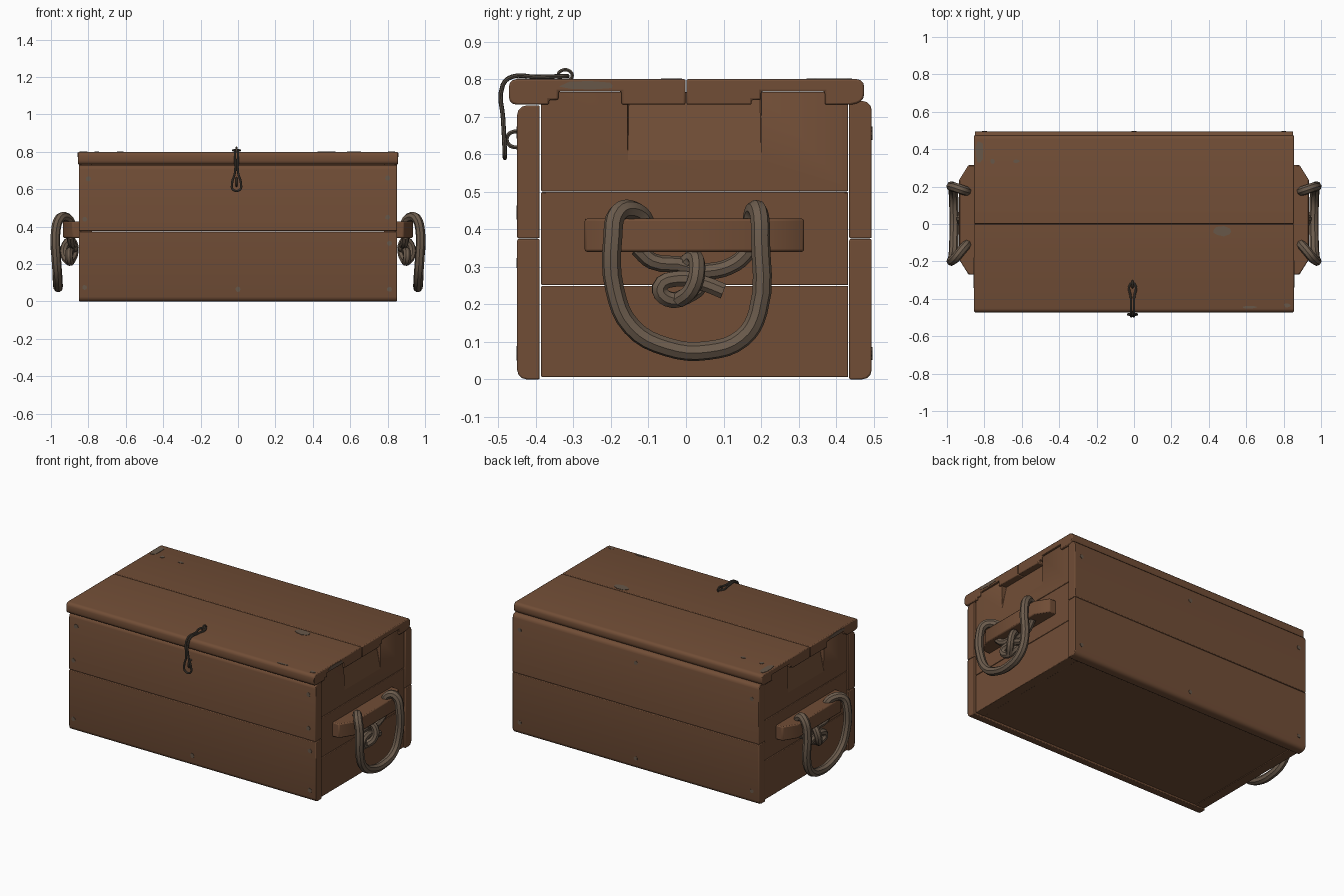
import bpy, bmesh, math, random
from mathutils import Vector

random.seed(4)
if "Cube" in bpy.data.objects:
    bpy.data.objects.remove(bpy.data.objects["Cube"], do_unlink=True)


def material(name, rgb):
    m = bpy.data.materials.new(name)
    m.use_nodes = True
    m.diffuse_color = (*rgb, 1)
    b = m.node_tree.nodes["Principled BSDF"]
    b.inputs["Base Color"].default_value = (*rgb, 1)
    b.inputs["Roughness"].default_value = 0.8
    return m


WOOD = material("brown wood", (0.165, 0.075, 0.037))
ROPE = material("grey brown rope", (0.150, 0.107, 0.074))
WORN = material("worn grey", (0.135, 0.095, 0.066))
METAL = material("dark metal", (0.085, 0.068, 0.052))


def smooth(obj):
    bpy.ops.object.select_all(action='DESELECT')
    obj.select_set(True)
    bpy.context.view_layer.objects.active = obj
    bpy.ops.object.shade_smooth_by_angle(angle=math.radians(40))


def prism(name, pts, axis, lo, hi, mat, edge=0.004, rounded=None, radius=0.02):
    """Extrude a 2D outline along an axis; edges passing the rule get a big round."""
    def place(p, d):
        v = list(p)
        v.insert(axis, d)
        return Vector(v)
    bm = bmesh.new()
    ends = [[bm.verts.new(place(p, d)) for p in pts] for d in (lo, hi)]
    for ring in ends:
        bm.faces.new(ring)
    for i in range(len(pts)):
        j = (i + 1) % len(pts)
        bm.faces.new((ends[0][i], ends[0][j], ends[1][j], ends[1][i]))
    bmesh.ops.recalc_face_normals(bm, faces=bm.faces)
    if rounded:
        chosen = [e for e in bm.edges if all(rounded(v.co) for v in e.verts)
                  and abs(e.verts[0].co[axis] - e.verts[1].co[axis]) > 0.1]
        bmesh.ops.bevel(bm, geom=chosen, offset=radius, segments=3, profile=0.5, affect='EDGES')
    mesh = bpy.data.meshes.new(name)
    bm.to_mesh(mesh)
    bm.free()
    mesh.materials.append(mat)
    obj = bpy.data.objects.new(name, mesh)
    bpy.context.collection.objects.link(obj)
    if edge:
        mod = obj.modifiers.new("soft edges", 'BEVEL')
        mod.width, mod.segments = edge, 2
        mod.limit_method, mod.angle_limit = 'ANGLE', math.radians(40)
        smooth(obj)
    return obj


def rect(a0, b0, a1, b1):
    return [(a0, b0), (a1, b0), (a1, b1), (a0, b1)]


def tube(name, pts, radius, mat, cyclic=False, sides=2, res=4):
    """Round cord through the given points."""
    cu = bpy.data.curves.new(name, 'CURVE')
    cu.dimensions = '3D'
    cu.bevel_depth, cu.bevel_resolution = radius, sides
    cu.resolution_u, cu.use_fill_caps = res, True
    sp = cu.splines.new('BEZIER')
    sp.bezier_points.add(len(pts) - 1)
    sp.use_cyclic_u = cyclic
    for bp, p in zip(sp.bezier_points, pts):
        bp.co = p
        bp.handle_left_type = bp.handle_right_type = 'AUTO'
    cu.materials.append(mat)
    obj = bpy.data.objects.new(name, cu)
    bpy.context.collection.objects.link(obj)
    bpy.ops.object.select_all(action='DESELECT')
    obj.select_set(True)
    bpy.context.view_layer.objects.active = obj
    bpy.ops.object.convert(target='MESH')
    smooth(bpy.context.view_layer.objects.active)


# Front and back walls, two boards each
for z0, z1, part in ((0.0, 0.374, "lower"), (0.376, 0.73, "upper")):
    def outer(v):
        return (v.y < -0.44 or v.y > 0.48) and (v.z < 0.01 or v.z > 0.7)
    prism("front_board_" + part, rect(-0.45, z0, -0.39, z1), 0, -0.85, 0.85, WOOD, 0.004, outer, 0.025)
    zt = 0.742 if part == "upper" else z1
    prism("back_board_" + part, rect(0.435, z0, 0.495, zt), 0, -0.85, 0.85, WOOD, 0.004, outer, 0.025)

# Floor
prism("floor", rect(-0.79, -0.387, 0.79, 0.432), 2, 0.01, 0.05, WOOD, 0)

# End walls, three boards each, the top one with a sloping hand recess
for s, side in ((1, "left"), (-1, "right")):
    x0, x1 = sorted((s * 0.78, s * 0.842))
    for i, (z0, z1) in enumerate(((0.006, 0.249), (0.251, 0.499), (0.501, 0.766))):
        board = prism(f"{side}_end_board_{i + 1}", rect(x0, -0.386, x1, 0.432), 2, z0, z1, WOOD, 0.003)
    slope = [(s * 0.842, 0.585), (s * 0.80, 0.79), (s * 0.9, 0.79), (s * 0.9, 0.585)]
    cutter = prism(f"{side}_recess_cutter", slope, 1, -0.155, 0.2, WOOD, 0)
    cutter.hide_render = True
    cutter.hide_set(True)
    cut = board.modifiers.new("recess", 'BOOLEAN')
    cut.operation, cut.object, cut.solver = 'DIFFERENCE', cutter, 'EXACT'
    board.modifiers.move(len(board.modifiers) - 1, 0)

# Lid: two boards with lips and a central batten underneath
lid_front = [(-0.472, 0.732), (-0.365, 0.732), (-0.365, 0.745), (-0.34, 0.745), (-0.34, 0.767),
             (-0.172, 0.767), (-0.172, 0.732), (-0.001, 0.732), (-0.001, 0.8), (-0.472, 0.8)]
lid_back = [(0.475, 0.74), (0.44, 0.732), (0.37, 0.732), (0.37, 0.767), (0.2, 0.767),
            (0.2, 0.745), (0.175, 0.745), (0.175, 0.732), (0.001, 0.732), (0.001, 0.8), (0.475, 0.8)]
for name, outline in (("lid_front_board", lid_front), ("lid_back_board", lid_back)):
    prism(name, outline, 0, -0.855, 0.855, WOOD, 0.005, lambda v: abs(v.y) > 0.47, 0.02)

# Handles: tapered wooden bar, rope loop and knot
loop = [(0.895, -0.11, 0.35), (0.895, -0.11, 0.42), (0.925, -0.145, 0.452), (0.955, -0.182, 0.442),
        (0.974, -0.195, 0.38), (0.972, -0.19, 0.24), (0.965, -0.145, 0.14), (0.962, -0.05, 0.086),
        (0.962, 0.06, 0.077), (0.965, 0.15, 0.11), (0.968, 0.192, 0.18), (0.974, 0.198, 0.38),
        (0.955, 0.195, 0.44), (0.925, 0.185, 0.453), (0.895, 0.175, 0.42), (0.895, 0.175, 0.35)]
strand_a = [(0.895, -0.13, 0.35), (0.89, -0.09, 0.315), (0.88, 0, 0.3), (0.875, 0.04, 0.265),
            (0.89, 0, 0.222), (0.9, -0.05, 0.215), (0.905, -0.07, 0.245), (0.9, -0.02, 0.268),
            (0.9, 0.045, 0.256), (0.9, 0.1, 0.235)]
strand_b = [(0.895, 0.175, 0.35), (0.89, 0.13, 0.308), (0.885, 0.06, 0.288), (0.875, 0.0, 0.295),
            (0.895, 0.02, 0.325), (0.925, 0.03, 0.295), (0.925, 0.015, 0.24), (0.9, -0.02, 0.21)]
for s, side in ((1, "left"), (-1, "right")):
    bar = [(s * x, y) for x, y in ((0.83, -0.27), (0.885, -0.27), (0.935, -0.19),
                                   (0.935, 0.235), (0.885, 0.315), (0.83, 0.315))]
    prism(side + "_handle_bar", bar, 2, 0.34, 0.428, WOOD, 0.006)
    for part, path in (("loop", loop), ("knot_strand", strand_a), ("knot_tail", strand_b)):
        r = 0.0255 if part == "loop" else 0.022
        tube(f"{side}_rope_{part}", [(s * x, y, z) for x, y, z in path], r, ROPE)

# Wire clasp: hairpin hook, lid eye and front staple
CX = -0.008
half = [(0.01, -0.32, 0.808), (0.008, -0.40, 0.806), (0.008, -0.465, 0.806), (0.008, -0.488, 0.785),
        (0.008, -0.487, 0.69), (0.024, -0.484, 0.63), (0.018, -0.483, 0.597)]
hairpin = [(CX + w, y, z) for w, y, z in half] + [(CX - w, y, z) for w, y, z in reversed(half)]
tube("clasp_hook", hairpin, 0.006, METAL, True)
eye = [(CX, -0.322 + 0.019 * math.cos(a), 0.81 + 0.015 * math.sin(a))
       for a in (k * math.pi / 3 for k in range(6))]
tube("clasp_eye", eye, 0.005, METAL, True, 1, 3)
staple = [(CX, -0.44, 0.66), (CX, -0.468, 0.657), (CX, -0.478, 0.64), (CX, -0.468, 0.622), (CX, -0.44, 0.618)]
tube("clasp_staple", staple, 0.006, METAL, False, 1, 3)


def patch(name, a, b, w, h, axis, lo, hi, sides=9, rough=0.3):
    pts = []
    for k in range(sides):
        t = math.tau * k / sides
        r = 1 - rough * random.random()
        pts.append((a + w / 2 * r * math.cos(t), b + h / 2 * r * math.sin(t)))
    prism(name, pts, axis, lo, hi, WORN, 0)


# Nail heads on the front, back and handle bars
for x, z in ((-0.8, 0.655), (0.8, 0.66), (-0.82, 0.44), (0.8, 0.45), (0.81, 0.31),
             (-0.82, 0.075), (0, 0.065), (0.81, 0.065)):
    patch("front_nail", x, z, 0.03, 0.03, 1, -0.452, -0.448, 7, 0.15)
for x, z in ((-0.8, 0.65), (0, 0.66), (0.8, 0.65), (-0.8, 0.075), (0, 0.065), (0.8, 0.075)):
    patch("back_nail", x, z, 0.028, 0.028, 1, 0.493, 0.497, 7, 0.15)
for s in (1, -1):
    lo, hi = sorted((s * 0.85, s * 0.857))
    patch("lid_end_wear", -0.265, 0.784, 0.18, 0.024, 0, lo, hi)

# Worn patches on the lid
for x, y, w, h in ((-0.825, 0.39, 0.05, 0.14), (-0.755, 0.335, 0.03, 0.03), (-0.63, 0.335, 0.04, 0.025),
                   (0.47, -0.04, 0.13, 0.06), (0.62, -0.445, 0.1, 0.018), (0.82, -0.435, 0.04, 0.03)):
    patch("lid_wear", x, y, w, h, 2, 0.797, 0.802)
